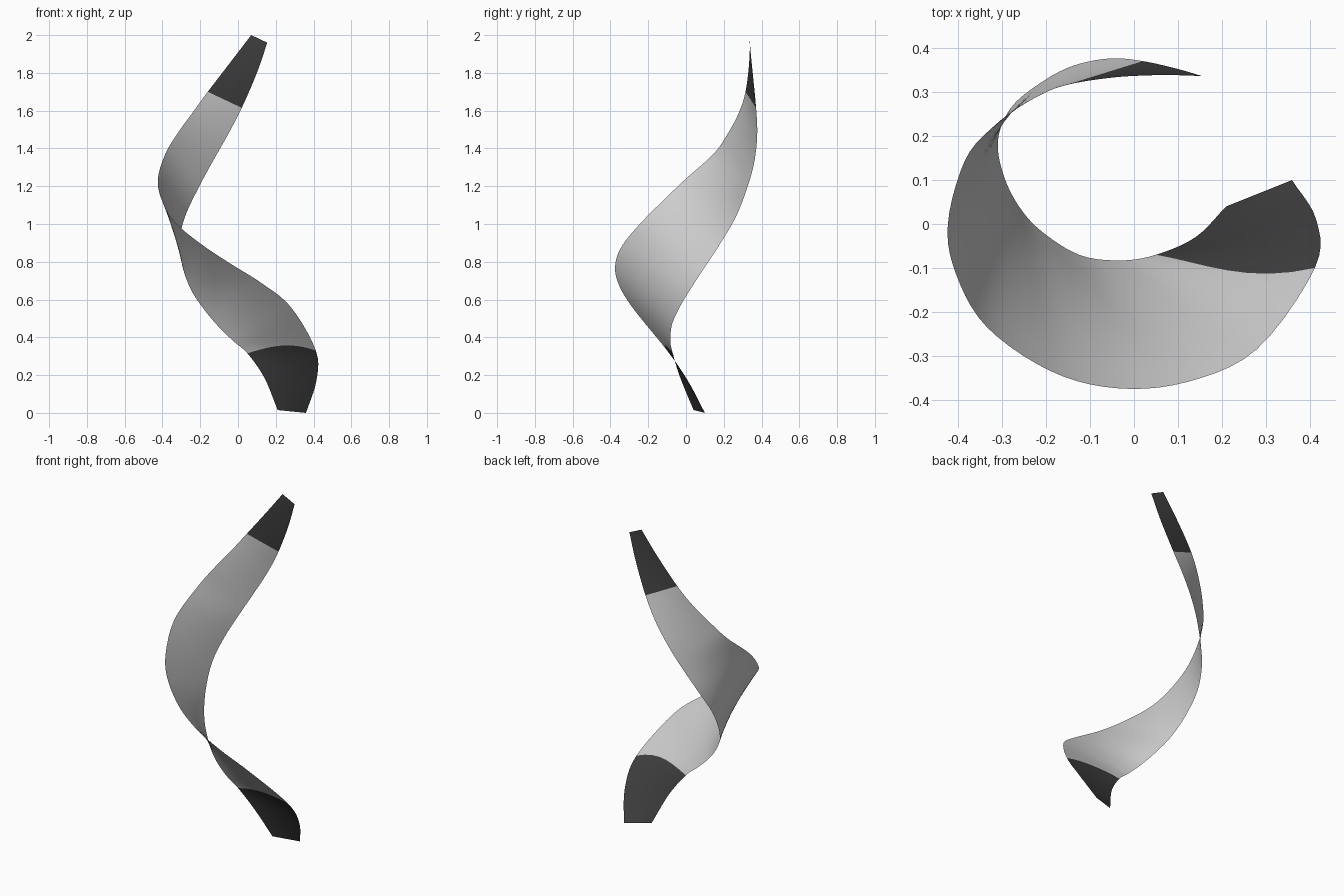
import bpy
from mathutils import Vector

default_cube = bpy.data.objects.get("Cube")
if default_cube:
    bpy.data.objects.remove(default_cube, do_unlink=True)


def make_material(name, grey):
    material = bpy.data.materials.new(name)
    colour = (grey, grey, grey, 1)
    material.use_nodes = True
    material.diffuse_color = colour
    shader = next(node for node in material.node_tree.nodes
                  if node.type == 'BSDF_PRINCIPLED')
    shader.inputs["Base Color"].default_value = colour
    return material


# Guide points of the two long edges, paired from the bottom to the top
inner_edge = [(.21, .04, .015), (.14, -.03, .185), (.05, -.07, .315),
              (-.03, -.083, .385), (-.12, -.072, .475), (-.2, -.025, .575),
              (-.255, .03, .665), (-.295, .105, .78), (-.31, .19, .91),
              (-.28, .265, 1.04), (-.215, .32, 1.18), (-.14, .36, 1.32),
              (-.055, .377, 1.47), (.02, .371, 1.615), (.1, .353, 1.8),
              (.155, .337, 1.96)]
outer_edge = [(.36, .1, 0), (.415, .01, .17), (.412, -.1, .33),
              (.28, -.285, .56), (.12, -.36, .69), (-.04, -.374, .79),
              (-.19, -.335, .89), (-.335, -.235, 1.01), (-.405, -.115, 1.13),
              (-.424, 0, 1.24), (-.385, .145, 1.37), (-.32, .222, 1.48),
              (-.24, .28, 1.59), (-.16, .315, 1.7), (-.045, .334, 1.85),
              (.07, .34, 2)]

SPANS = len(inner_edge) - 1
STEPS = 5       # rows between guide points
COLUMNS = 8     # faces across the ribbon
LOWER_TIP, UPPER_TIP = 2, 13    # guide points where the dark tips end


def point_on(edge, position):
    """Point on a smooth curve through the guide points."""
    index = max(0, min(int(position), SPANS - 1))
    t = position - index
    start, end = Vector(edge[index]), Vector(edge[index + 1])
    before = Vector(edge[index - 1]) if index else start * 2 - end
    after = Vector(edge[index + 2]) if index + 2 <= SPANS else end * 2 - start
    leave, arrive = (end - before) / 2, (after - start) / 2
    return (start + leave * t
            + ((end - start) * 3 - leave * 2 - arrive) * t ** 2
            + ((start - end) * 2 + leave + arrive) * t ** 3)


def ribbon_point(position, across):
    """Point between the edges; rows arch gently near the lower tip."""
    arch = max(0, min(position / LOWER_TIP, 1 - position / UPPER_TIP))
    position += arch * across * (1 - across)
    return point_on(inner_edge, position).lerp(
        point_on(outer_edge, position), across)


# Twisted ribbon sheet
rows = SPANS * STEPS
width = COLUMNS + 1
vertices = [ribbon_point(row / STEPS, column / COLUMNS)
            for row in range(rows + 1) for column in range(width)]
faces = []
for row in range(rows):
    for column in range(COLUMNS):
        corner = row * width + column
        faces.append((corner, corner + 1, corner + width + 1, corner + width))

mesh = bpy.data.meshes.new("twisted_ribbon")
mesh.from_pydata(vertices, [], faces)
mesh.materials.append(make_material("light grey", .62))
mesh.materials.append(make_material("charcoal tip", .05))

# Dark tips at both ends
for face in mesh.polygons:
    row = face.index // COLUMNS
    is_tip = row < LOWER_TIP * STEPS or row >= UPPER_TIP * STEPS
    face.material_index = int(is_tip)
    face.use_smooth = True
mesh.update()

ribbon = bpy.data.objects.new("twisted_ribbon", mesh)
bpy.context.collection.objects.link(ribbon)
